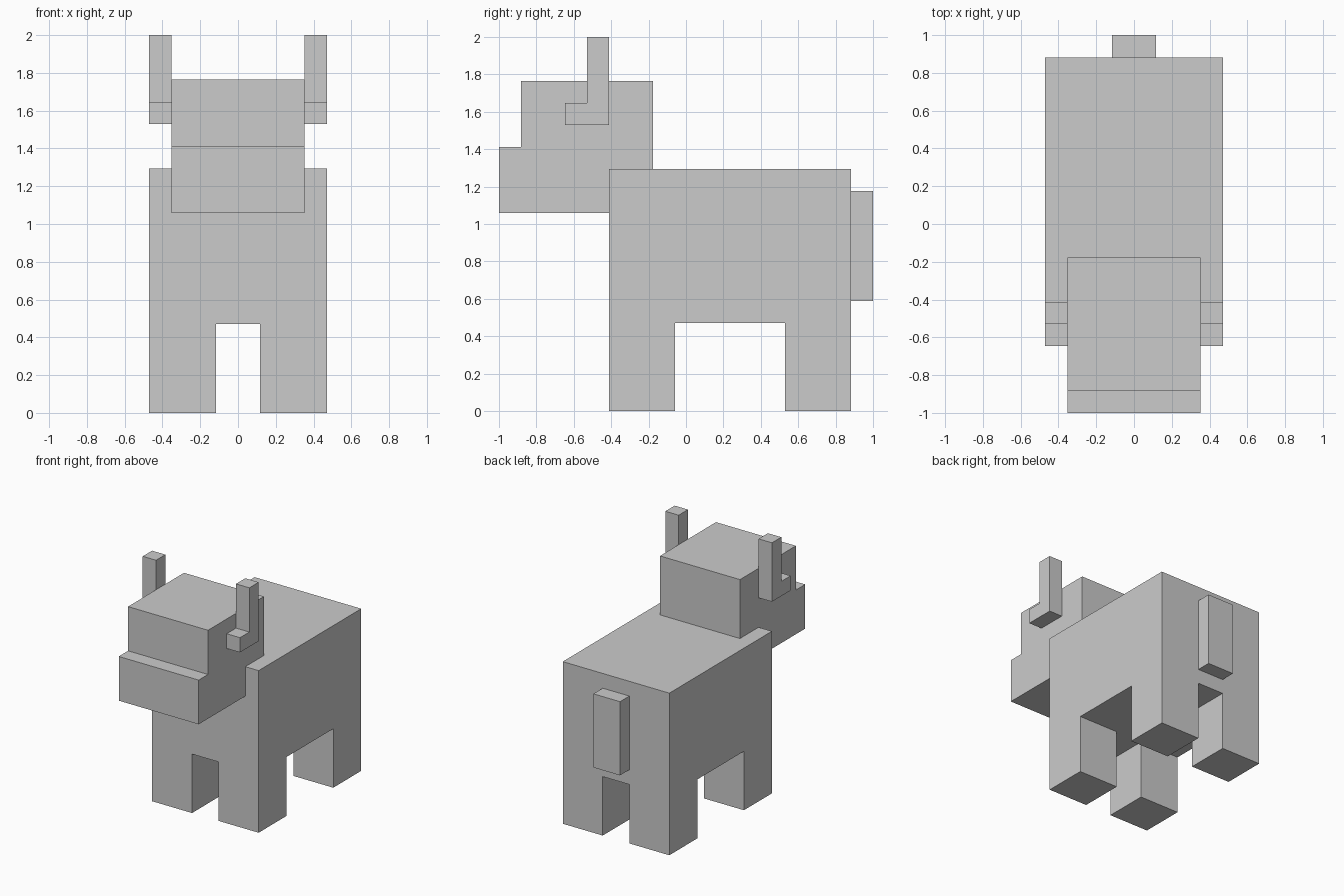
import bpy, bmesh
from mathutils import Vector

if "Cube" in bpy.data.objects:
    bpy.data.objects.remove(bpy.data.objects["Cube"])

U = 2 / 17  # one block unit; every size below is in units


def prism(name, profile, axis, lo, hi):
    """Extrude a 2D profile along x (profile is y, z) or along z (profile is x, y)."""
    bm = bmesh.new()
    place = (lambda a, b: (lo, a, b)) if axis == "x" else (lambda a, b: (a, b, lo))
    face = bm.faces.new([bm.verts.new(Vector(place(a, b)) * U) for a, b in profile])
    new = bmesh.ops.extrude_face_region(bm, geom=[face])["geom"]
    step = Vector((1, 0, 0) if axis == "x" else (0, 0, 1)) * (hi - lo) * U
    bmesh.ops.translate(bm, vec=step, verts=[g for g in new if isinstance(g, bmesh.types.BMVert)])
    bmesh.ops.recalc_face_normals(bm, faces=bm.faces)
    mesh = bpy.data.meshes.new(name)
    bm.to_mesh(mesh)
    bm.free()
    obj = bpy.data.objects.new(name, mesh)
    bpy.context.collection.objects.link(obj)
    return obj


def rect(a0, a1, b0, b1):
    return [(a0, b0), (a1, b0), (a1, b1), (a0, b1)]


# Body block with a cross-shaped channel cut from below, leaving four legs
body = prism("body_and_legs", rect(-3.5, 7.5, 0, 11), "x", -4, 4)
cross = [(-1, -6), (1, -6), (1, -0.5), (6, -0.5), (6, 4.5), (1, 4.5),
         (1, 10), (-1, 10), (-1, 4.5), (-6, 4.5), (-6, -0.5), (-1, -0.5)]
cutter = prism("leg_gap_cutter", cross, "z", -1, 4)
cutter.hide_render = True
cutter.hide_set(True)
cutter.display_type = "WIRE"
cut = body.modifiers.new("leg_gaps", "BOOLEAN")
cut.operation, cut.solver, cut.object = "DIFFERENCE", "EXACT", cutter

# Head with stepped muzzle
prism("head", [(-8.5, 9), (-1.5, 9), (-1.5, 15), (-7.5, 15), (-7.5, 12), (-8.5, 12)], "x", -3, 3)

# L-shaped horns on both sides of the head
horn = [(-5.5, 13), (-3.5, 13), (-3.5, 17), (-4.5, 17), (-4.5, 14), (-5.5, 14)]
for side, x in (("left", 3), ("right", -4)):
    prism(f"{side}_horn", horn, "x", x, x + 1)

# Tail
prism("tail", rect(7.5, 8.5, 5, 10), "x", -1, 1)
